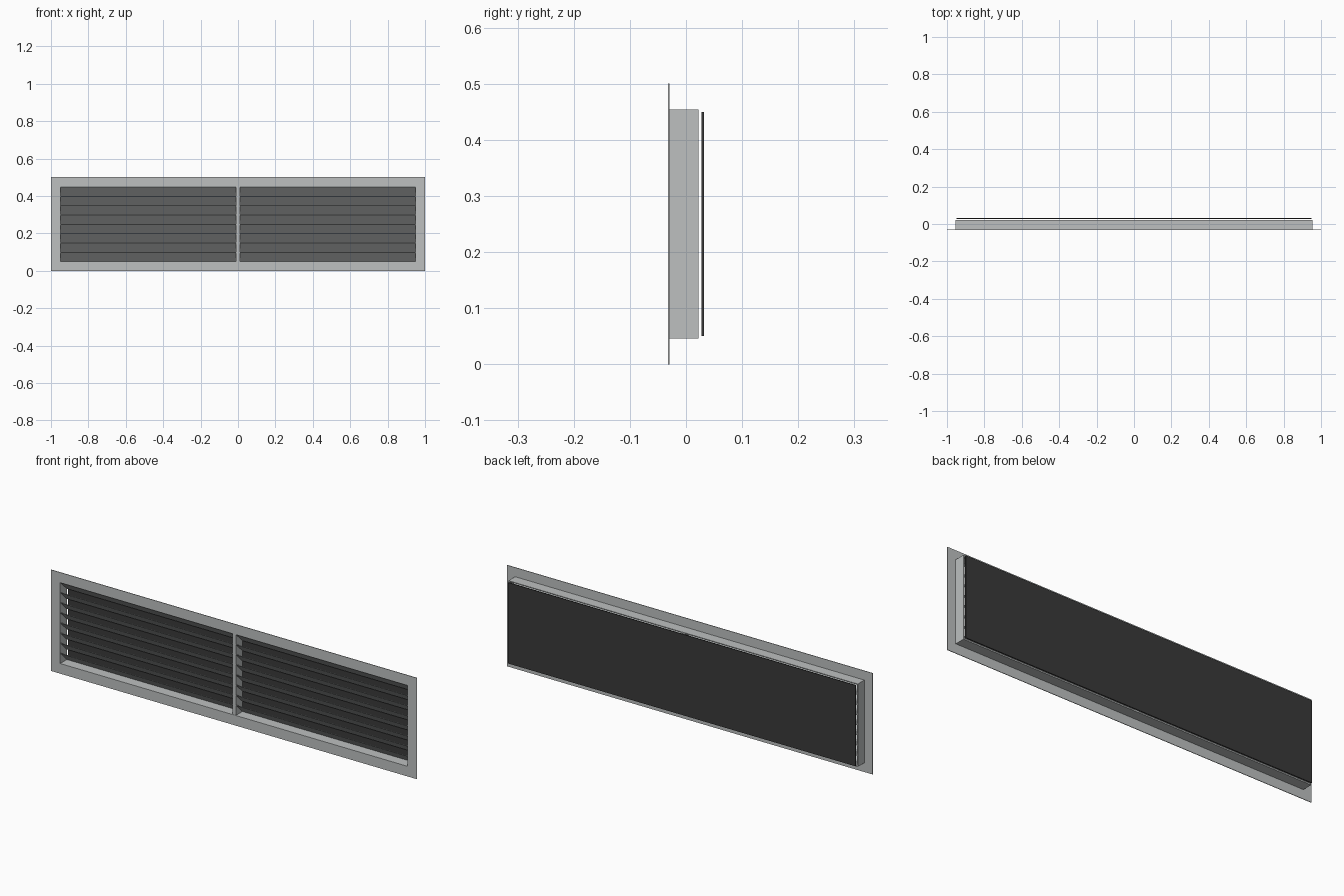
import bpy
import bmesh

if "Cube" in bpy.data.objects:
    bpy.data.objects.remove(bpy.data.objects["Cube"])


def material(name, rgb):
    m = bpy.data.materials.new(name)
    m.diffuse_color = (*rgb, 1)
    m.use_nodes = True
    m.node_tree.nodes["Principled BSDF"].inputs["Base Color"].default_value = m.diffuse_color
    return m


GREY = material("satin_grey", (0.51, 0.53, 0.53))
DARK = material("dark_charcoal", (0.042, 0.042, 0.042))

MID = 0.25                      # height of the centre line
OPEN_X, OPEN_Z = 0.95, 0.20     # half size of the opening
FACE, REAR = -0.029, 0.022      # depth range of the duct


def finish(name, bm, mat):
    bmesh.ops.recalc_face_normals(bm, faces=bm.faces)
    mesh = bpy.data.meshes.new(name)
    bm.to_mesh(mesh)
    bm.free()
    mesh.materials.append(mat)
    ob = bpy.data.objects.new(name, mesh)
    bpy.context.collection.objects.link(ob)
    return ob


def prism(name, profile, x0, x1, mat):
    """Extrude a closed (y, z) profile along x."""
    bm = bmesh.new()
    face = bm.faces.new([bm.verts.new((x0, y, z)) for y, z in profile])
    ext = bmesh.ops.extrude_face_region(bm, geom=[face])
    moved = [v for v in ext["geom"] if isinstance(v, bmesh.types.BMVert)]
    bmesh.ops.translate(bm, verts=moved, vec=(x1 - x0, 0, 0))
    return finish(name, bm, mat)


def box(name, x0, x1, y0, y1, z0, z1, mat):
    return prism(name, [(y0, z0), (y1, z0), (y1, z1), (y0, z1)], x0, x1, mat)


def ring(name, out_x, out_z, y0, y1, mat):
    """Rectangular frame around the opening, between two depths."""
    bm = bmesh.new()
    corners = [(-1, -1), (1, -1), (1, 1), (-1, 1)]
    loops = [[bm.verts.new((sx * hx, y, MID + sz * hz)) for sx, sz in corners]
             for hx, hz, y in ((out_x, out_z, y0), (out_x, out_z, y1),
                               (OPEN_X, OPEN_Z, y1), (OPEN_X, OPEN_Z, y0))]
    for a, b in zip(loops, loops[1:] + loops[:1]):
        for i in range(4):
            j = (i + 1) % 4
            bm.faces.new((a[i], a[j], b[j], b[i]))
    return finish(name, bm, mat)


# Thin front flange and the duct collar behind it
ring("front_flange", 1.0, 0.25, -0.032, FACE, GREY)
ring("duct_collar", 0.955, 0.2045, FACE, REAR, GREY)

# Centre bar dividing the opening
box("centre_bar", -0.01, 0.01, -0.0305, REAR, MID - OPEN_Z, MID + OPEN_Z, GREY)

# Slanted louvre blades, high at the front and low at the rear
T = 0.002
for side, x0, x1 in (("left", -OPEN_X, -0.01), ("right", 0.01, OPEN_X)):
    for i in range(8):
        low = MID - OPEN_Z + 0.05 * i
        high = low + 0.05
        prism(f"{side}_blade_{i + 1}",
              [(FACE, high - T), (REAR - T, low), (REAR, low),
               (REAR, low + T), (FACE + T, high), (FACE, high)], x0, x1, GREY)

# Dark filter panel floating just behind the duct
box("back_panel", -OPEN_X, OPEN_X, 0.0275, 0.032,
    MID - OPEN_Z, MID + OPEN_Z, DARK)
